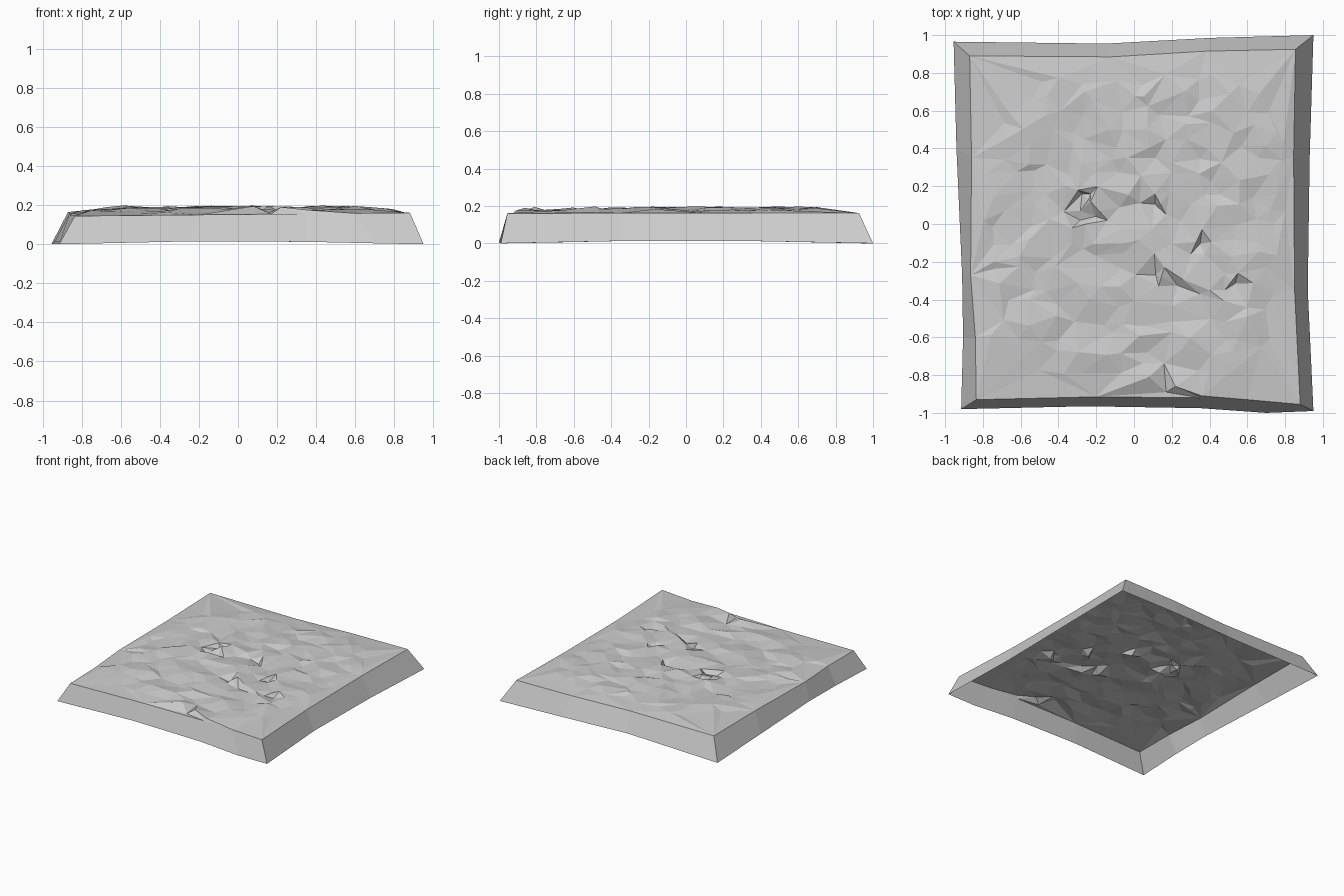
import bpy
import math
import random
from mathutils import Vector
from mathutils.geometry import delaunay_2d_cdt

random.seed(7)

cube = bpy.data.objects.get("Cube")
if cube:
    bpy.data.objects.remove(cube, do_unlink=True)

# One plain grey stone colour
stone = bpy.data.materials.new("grey_stone")
stone.use_nodes = True
GREY = (0.6, 0.6, 0.6, 1)
stone.diffuse_color = GREY
stone.node_tree.nodes["Principled BSDF"].inputs["Base Color"].default_value = GREY


def add_object(name, verts, faces):
    mesh = bpy.data.meshes.new(name)
    mesh.from_pydata(verts, [], faces)
    mesh.materials.append(stone)
    mesh.update()
    obj = bpy.data.objects.new(name, mesh)
    bpy.context.collection.objects.link(obj)
    return obj


# Matching outlines, anticlockwise from the front left corner
foot = [(-.915, -.98), (-.25, -.965), (.35, -.975), (.7, -1), (.95, -.99),
        (.92, -.35), (.93, .35), (.95, 1),
        (.4, .985), (-.15, .955), (-.955, .965),
        (-.94, .4), (-.91, -.27), (-.905, -.6)]
rim = [(-.835, -.93), (-.2, -.915), (.35, -.92), (.6, -.93), (.88, -.955),
       (.85, -.35), (.845, .35), (.855, .925),
       (.38, .915), (-.12, .885), (-.87, .89),
       (-.86, .35), (-.865, -.27), (-.84, -.6)]
count = len(rim)


def rim_height(x, y):
    return 0.158 + 0.006 * y + 0.004 * x - 0.006 * x * y


def foot_height(x, y):
    # The lower edge lifts a little halfway along each side
    return 0.02 * (1 - min(abs(x), abs(y)) / 0.92) if min(abs(x), abs(y)) < 0.92 else 0


# Sloping skirt, open underneath
lower = [(x, y, foot_height(x, y)) for x, y in foot]
upper = [(x, y, rim_height(x, y)) for x, y in rim]
add_object("sloping_skirt", lower + upper,
           [(i, (i + 1) % count, count + (i + 1) % count, count + i) for i in range(count)])

# Steep little ledges: start and end of each upper lip, and drop direction
ledges = [(-.36, .20, -.23, .16, .02, -.02),
          (-.24, .13, -.27, -.13, -.03, .02),
          (-.23, .12, -.14, .02, -.02, -.03),
          (.11, .16, .17, .05, -.03, .0),
          (.17, -.22, .35, -.37, -.03, -.03),
          (.16, -.23, .13, -.33, -.03, .01),
          (.36, -.03, .30, -.16, .02, -.01),
          (.55, -.26, .48, -.35, .02, -.01),
          (.08, -.81, .36, -.91, -.05, -.03)]

points = [Vector(p) for p in rim]
heights = [rim_height(*p) for p in rim]
for ax, ay, bx, by, dx, dy in ledges:
    mx, my = (ax + bx) / 2, (ay + by) / 2
    for x, y, z in ((ax, ay, .195), (bx, by, .175), (mx + dx, my + dy, .155), (mx, my, .19)):
        points.append(Vector((x, y)))
        heights.append(z)
ledge_end = len(points)

# Scattered bumps, closer together from front to back than across
STEP_X, STEP_Y = 0.135, 0.085
for row in range(-9, 10):
    for col in range(-6, 7):
        x = (col + 0.5 * (row % 2) - 0.25) * STEP_X + random.uniform(-.05, .05)
        y = row * STEP_Y + random.uniform(-.03, .03)
        edge = 1 - max(abs(x) / 0.86, abs(y) / 0.91)
        if edge < 0.06 or math.hypot(x, y) > 0.98:
            continue
        p = Vector((x, y))
        if any((p - q).length < 0.05 for q in points[count:ledge_end]):
            continue
        swell = min(1, edge / 0.3)
        points.append(p)
        heights.append(rim_height(x, y) + 0.007 + 0.017 * swell
                       + random.uniform(-.014, .014) * (0.45 + 0.55 * swell))

# Rough top sheet, faceted into irregular triangles within the rim
border = [(i, (i + 1) % count) for i in range(count)]
flat, _, faces, origin, _, _ = delaunay_2d_cdt(points, border, [list(range(count))], 1, 1e-5)
verts = [(p.x, p.y, heights[o[0]] if o else rim_height(p.x, p.y))
         for p, o in zip(flat, origin)]
add_object("rough_top", verts, faces)
